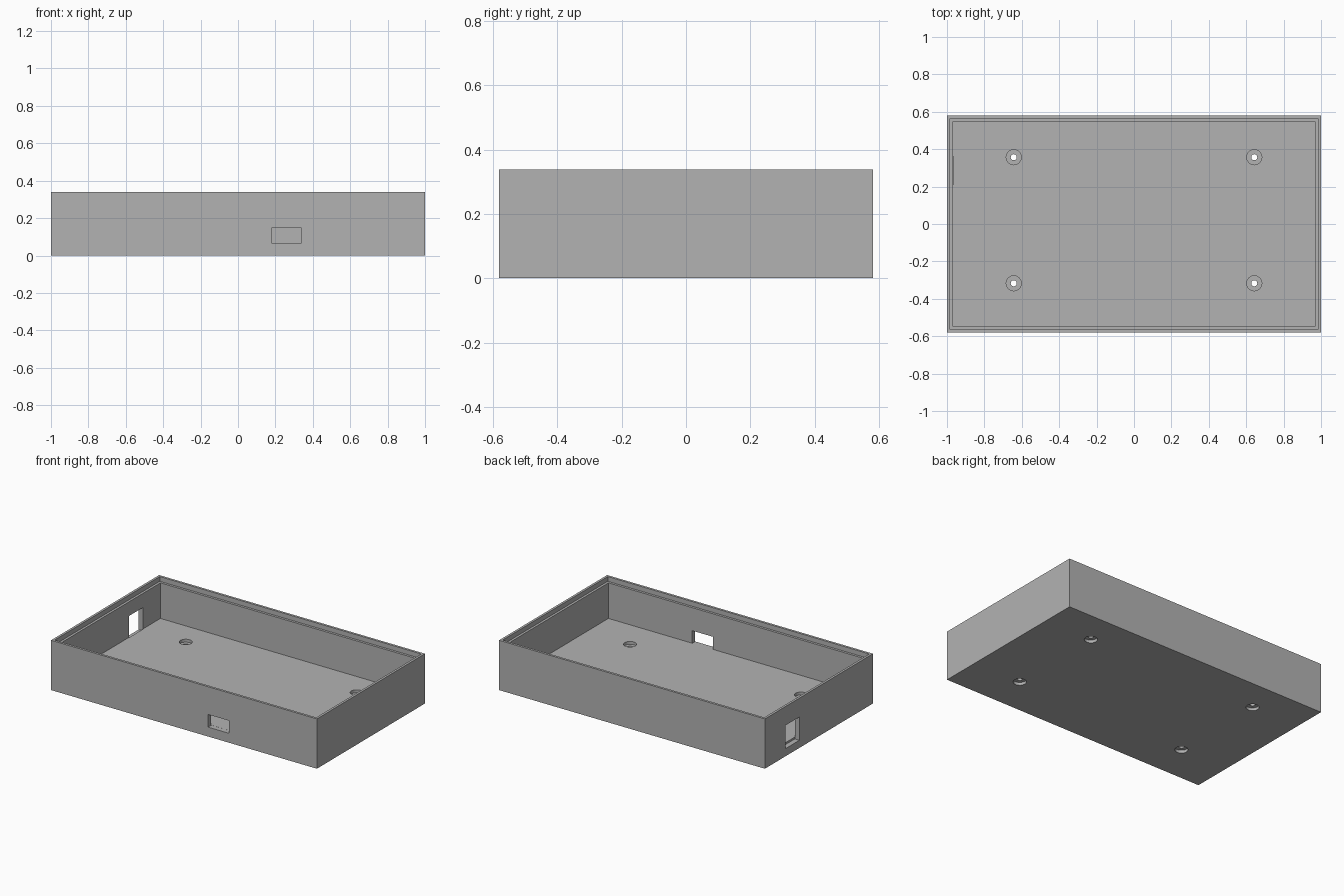
import bpy

cube = bpy.data.objects.get("Cube")
if cube:
    bpy.data.objects.remove(cube, do_unlink=True)

MM = 2 / 124                      # drawing unit: length is 124 units
LENGTH, DEPTH, HEIGHT = 2.0, 72 * MM, 21 * MM
WALL, LIP, FLOOR = 2 * MM, MM, 4 * MM

grey = bpy.data.materials.new("light grey plastic")
grey.use_nodes = True
colour = (0.45, 0.45, 0.45, 1)
grey.diffuse_color = colour
grey.node_tree.nodes["Principled BSDF"].inputs["Base Color"].default_value = colour


def box(name, x, y, z):
    """Axis-aligned box from three (low, high) ranges."""
    bpy.ops.mesh.primitive_cube_add(size=1, location=[sum(r) / 2 for r in (x, y, z)])
    ob = bpy.context.object
    ob.name = name
    ob.scale = [r[1] - r[0] for r in (x, y, z)]
    bpy.ops.object.transform_apply(location=True, scale=True)
    return ob


def drill(name, x, y, radius, low, high):
    bpy.ops.mesh.primitive_cylinder_add(vertices=32, radius=radius, depth=high - low,
                                        location=(x, y, (low + high) / 2))
    bpy.context.object.name = name
    return bpy.context.object


def cut(target, cutter):
    mod = target.modifiers.new("cut", "BOOLEAN")
    mod.operation, mod.solver, mod.object = "DIFFERENCE", "EXACT", cutter
    bpy.context.view_layer.objects.active = target
    bpy.ops.object.modifier_apply(modifier=mod.name)
    bpy.data.objects.remove(cutter, do_unlink=True)


def inset_box(name, inset, low):
    hx, hy = LENGTH / 2 - inset, DEPTH / 2 - inset
    return box(name, (-hx, hx), (-hy, hy), (low, HEIGHT + 0.1))


# Open tray with a stepped rim for a lid
tray = box("enclosure_tray", (-LENGTH / 2, LENGTH / 2), (-DEPTH / 2, DEPTH / 2), (0, HEIGHT))
tray.data.materials.append(grey)
cut(tray, inset_box("cavity", WALL, FLOOR))
cut(tray, inset_box("rim_step", LIP, HEIGHT - WALL))

# Port openings in the front wall and the -x wall
cut(tray, box("front_port", (0.182, 0.337), (-0.7, -DEPTH / 2 + WALL + 0.002), (0.064, 0.15)))
cut(tray, box("side_port", (-1.1, -1 + WALL + 0.002), (0.21, 0.36), (0.052, 0.21)))

# Screw holes, recessed from above and below
for x in (-0.643, 0.643):
    for y in (-0.317, 0.357):
        cut(tray, drill("screw_hole", x, y, MM, -0.1, 0.2))
        cut(tray, drill("upper_recess", x, y, 2.5 * MM, FLOOR - 0.02, 0.2))
        cut(tray, drill("lower_recess", x, y, 2.5 * MM, -0.1, 0.02))

bpy.ops.object.select_all(action="DESELECT")
tray.select_set(True)
bpy.context.view_layer.objects.active = tray
bpy.ops.object.shade_smooth_by_angle()
